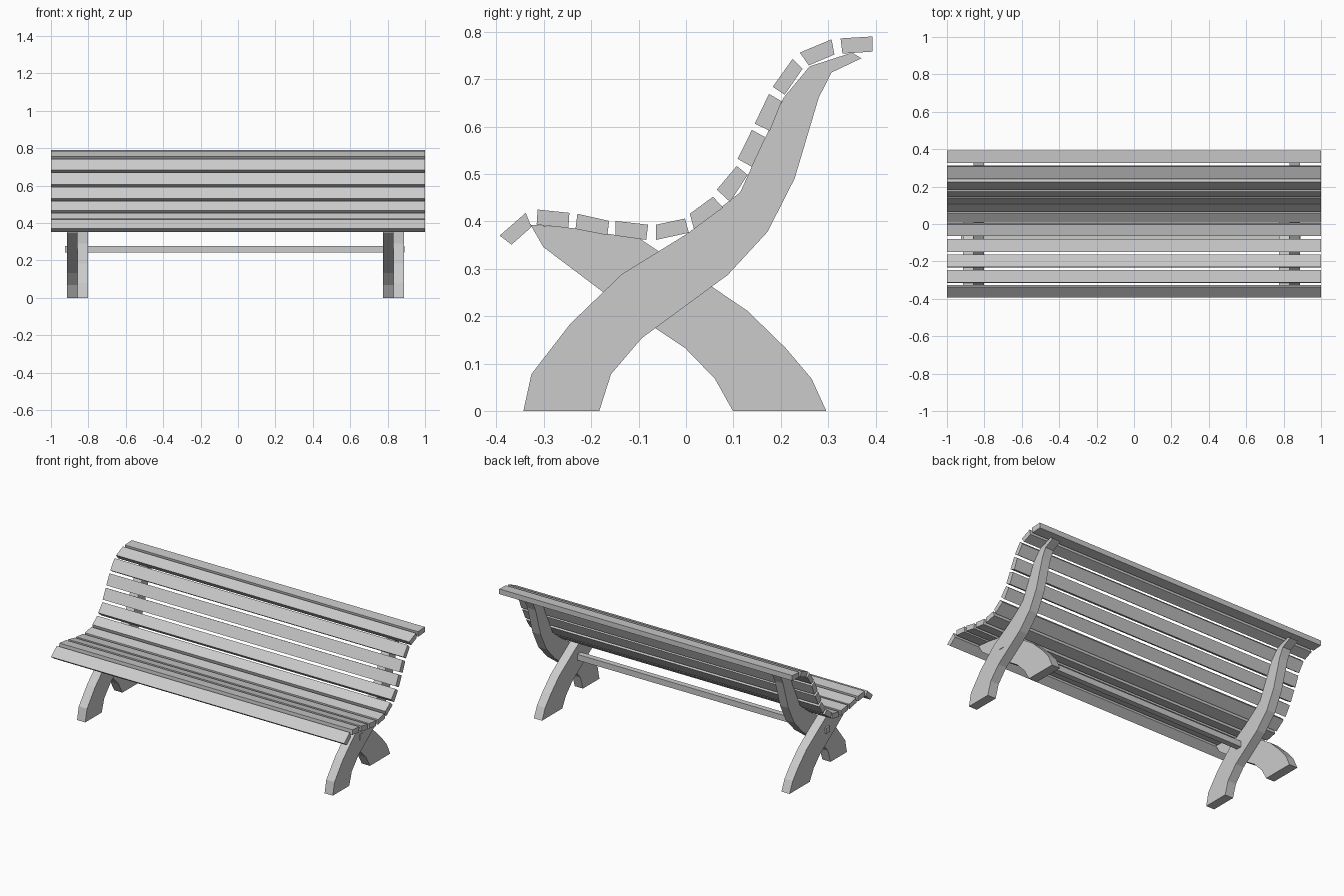
import bpy, bmesh


def extrude_x(name, profile, x0, x1):
    """Prism: a (y, z) profile swept from x0 to x1."""
    bm = bmesh.new()
    face = bm.faces.new([bm.verts.new((x0, y, z)) for y, z in profile])
    ext = bmesh.ops.extrude_face_region(bm, geom=[face])
    verts = [v for v in ext["geom"] if isinstance(v, bmesh.types.BMVert)]
    bmesh.ops.translate(bm, verts=verts, vec=(x1 - x0, 0, 0))
    bmesh.ops.recalc_face_normals(bm, faces=bm.faces)
    mesh = bpy.data.meshes.new(name)
    bm.to_mesh(mesh)
    bm.free()
    obj = bpy.data.objects.new(name, mesh)
    bpy.context.collection.objects.link(obj)
    return obj


# Front foot curving up into the backrest post
back_support = [
    (-.343, 0), (-.326, .078), (-.244, .184), (-.135, .289), (.004, .375),
    (.114, .461), (.206, .661), (.261, .727), (.350, .756), (.370, .744),
    (.307, .714), (.280, .661), (.229, .490), (.172, .378), (.088, .287),
    (-.093, .154), (-.158, .078), (-.183, 0)]

# Rear foot curving forward under the seat
seat_support = [
    (.099, 0), (.061, .068), (-.002, .133), (-.065, .175), (-.175, .251),
    (-.301, .346), (-.328, .393), (-.240, .386), (-.097, .363), (-.059, .338),
    (.055, .262), (.130, .211), (.210, .133), (.265, .068), (.296, 0)]

# Each side is a crossed pair standing side by side
for side, x in (("left", -.914), ("right", .775)):
    extrude_x("seat_support_" + side, seat_support, x, x + .056)
    extrude_x("back_support_" + side, back_support, x + .056, x + .112)

# Square stretcher bar through both crossings
extrude_x("stretcher_bar",
          [(-.083, .242), (-.048, .242), (-.048, .278), (-.083, .278)],
          -.925, .89)

# Slat cross-sections, from the seat front to the top of the back
slats = [
    [(-.393, .370), (-.338, .418), (-.326, .388), (-.368, .351)],
    [(-.313, .425), (-.246, .418), (-.248, .386), (-.315, .393)],
    [(-.229, .416), (-.162, .401), (-.166, .371), (-.233, .384)],
    [(-.149, .401), (-.080, .393), (-.084, .361), (-.149, .370)],
    [(-.063, .393), (-.002, .406), (.006, .376), (-.063, .361)],
    [(.008, .416), (.057, .452), (.078, .429), (.017, .384)],
    [(.065, .467), (.107, .517), (.130, .498), (.093, .441)],
    [(.109, .532), (.139, .593), (.168, .577), (.139, .515)],
    [(.145, .606), (.175, .669), (.202, .653), (.177, .591)],
    [(.183, .684), (.225, .743), (.246, .722), (.208, .667)],
    [(.240, .756), (.307, .784), (.313, .752), (.259, .729)],
    [(.326, .786), (.393, .790), (.393, .758), (.330, .754)]]
for i, section in enumerate(slats):
    part = "seat_slat" if i < 5 else "back_slat"
    extrude_x(f"{part}_{i + 1}", section, -1, 1)
